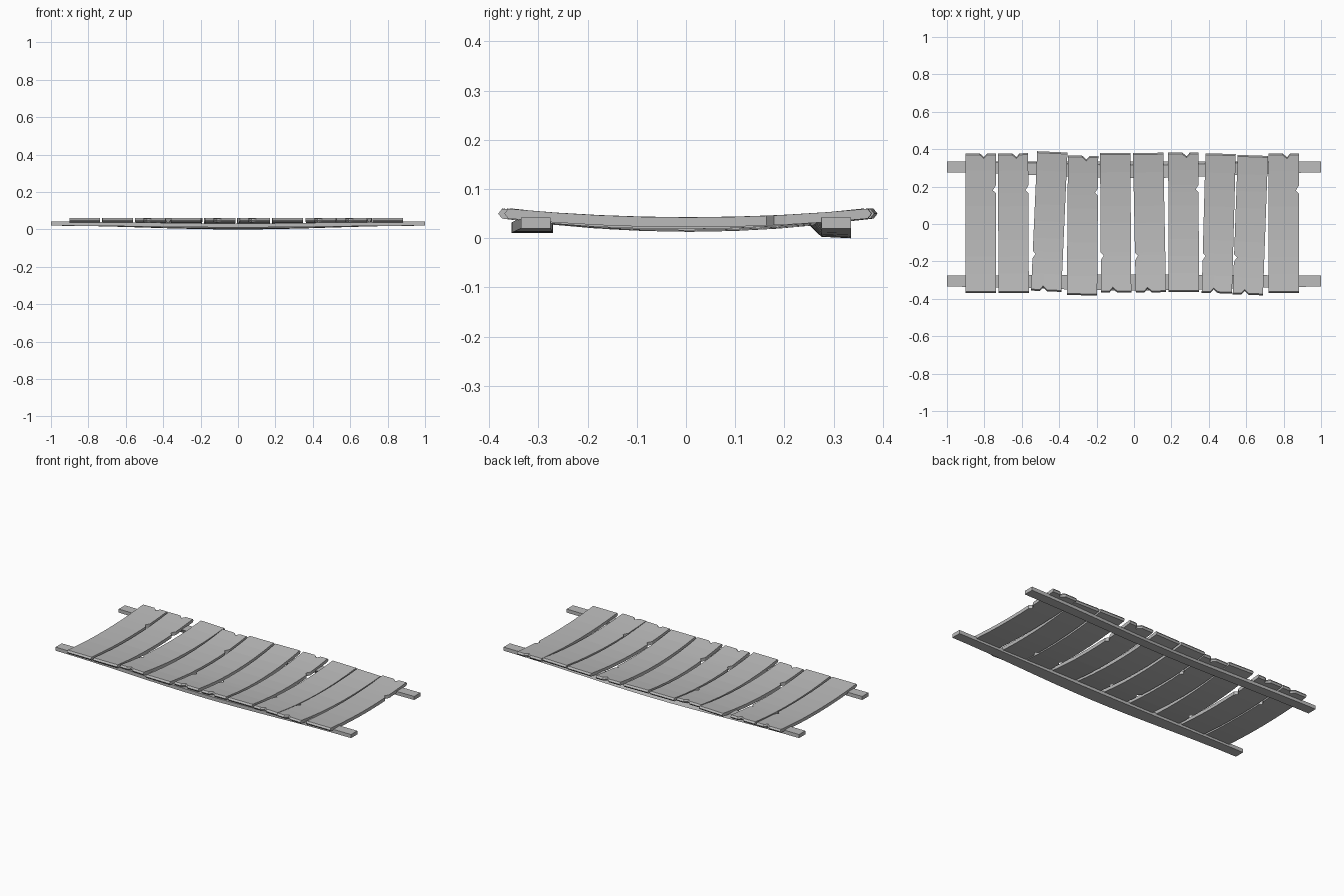
import bpy, bmesh, math
from mathutils import Matrix

cube = bpy.data.objects.get("Cube")
if cube:
    bpy.data.objects.remove(cube, do_unlink=True)

wood = bpy.data.materials.new("weathered_grey")
wood.use_nodes = True
grey = (0.5, 0.5, 0.5, 1)
wood.diffuse_color = grey
wood.node_tree.nodes["Principled BSDF"].inputs["Base Color"].default_value = grey


def finish(bm, name):
    bmesh.ops.recalc_face_normals(bm, faces=bm.faces)
    mesh = bpy.data.meshes.new(name)
    bm.to_mesh(mesh)
    bm.free()
    mesh.materials.append(wood)
    obj = bpy.data.objects.new(name, mesh)
    bpy.context.collection.objects.link(obj)
    return obj


HALF_W, HALF_L, THICK = 0.081, 0.365, 0.02


def plank(name, x, y, tilt, flipped):
    """Sagging board with a V notch in one side and one end, and pointed ends."""
    bm = bmesh.new()
    sag = 0.015 + 0.012 * (1 - (x / 0.9) ** 2)
    rows = [-HALF_L, -0.27, -0.18, -0.09, 0, 0.09, 0.16, 0.175, 0.2, 0.28, HALF_L]
    cols = [-HALF_W, -0.005, 0.018, 0.035, HALF_W]
    nr, nc = len(rows), len(cols)

    def layer(height, push):
        grid = []
        for r, py in enumerate(rows):
            line = []
            for c, px in enumerate(cols):
                vy = py
                if r == 7 and c == nc - 1:
                    px -= 0.016              # side notch
                if r == nr - 1 and c == 2:
                    vy -= 0.02               # end notch
                if r in (0, nr - 1):
                    vy += math.copysign(push, py)
                z = 0.04 - sag * (1 - (vy / HALF_L) ** 2) + height
                line.append(bm.verts.new((px, vy, min(z, 0.04 + height))))
            grid.append(line)
        return grid

    def rim(grid):
        return (grid[0] + [g[-1] for g in grid[1:-1]] + grid[-1][::-1]
                + [g[0] for g in grid[-2:0:-1]])

    bottom, middle, top = layer(0, 0), layer(THICK / 2, 0.008), layer(THICK, 0)
    for grid in (bottom, top):
        for r in range(nr - 1):
            for c in range(nc - 1):
                bm.faces.new((grid[r][c], grid[r][c + 1],
                              grid[r + 1][c + 1], grid[r + 1][c]))
    for low, high in ((bottom, middle), (middle, top)):
        a, b = rim(low), rim(high)
        for i in range(len(a)):
            j = (i + 1) % len(a)
            bm.faces.new((a[i], a[j], b[j], b[i]))
    loose = [v for v in bm.verts if not v.link_faces]
    bmesh.ops.delete(bm, geom=loose, context='VERTS')
    turn = tilt + (math.pi if flipped else 0)
    bm.transform(Matrix.Translation((x, y, 0)) @ Matrix.Rotation(turn, 4, 'Z'))
    return finish(bm, name)


def rail(name, section):
    """Beam lofted along x, sinking and twisting towards the middle."""
    bm = bmesh.new()
    rings = []
    for i in range(17):
        x = -1 + i / 8
        t = (1 + math.cos(math.pi * x)) / 2
        rings.append([bm.verts.new((x, y + dy * t, z + dz * t))
                      for y, dy, z, dz in section])
    for a, b in zip(rings, rings[1:]):
        for k in range(4):
            bm.faces.new((a[k], a[k - 1], b[k - 1], b[k]))
    bm.faces.new(rings[0])
    bm.faces.new(rings[-1])
    return finish(bm, name)


# Rail corners: y, y shift at middle, z, z shift at middle
rail("back_rail", [(0.275, -0.03, 0.042, -0.01), (0.335, -0.02, 0.042, -0.01),
                   (0.335, 0, 0.02, -0.02), (0.275, 0, 0.02, -0.017)])
rail("front_rail", [(-0.275, 0.005, 0.042, -0.01), (-0.335, -0.02, 0.042, -0.01),
                    (-0.335, -0.02, 0.02, -0.009), (-0.275, 0.005, 0.02, -0.009)])

# Deck boards: x, y, tilt, turned end for end
boards = [(-0.82, 0.005, 0, False), (-0.645, 0.005, 0.005, False),
          (-0.453, 0.013, -0.044, True), (-0.275, -0.008, -0.008, False),
          (-0.098, 0.007, 0.007, True), (0.083, 0.007, 0.02, True),
          (0.265, 0.009, 0.004, False), (0.453, 0.003, -0.027, True),
          (0.622, -0.006, -0.036, True), (0.8, 0.004, 0, False)]
for n, board in enumerate(boards, 1):
    plank(f"plank_{n}", *board)
